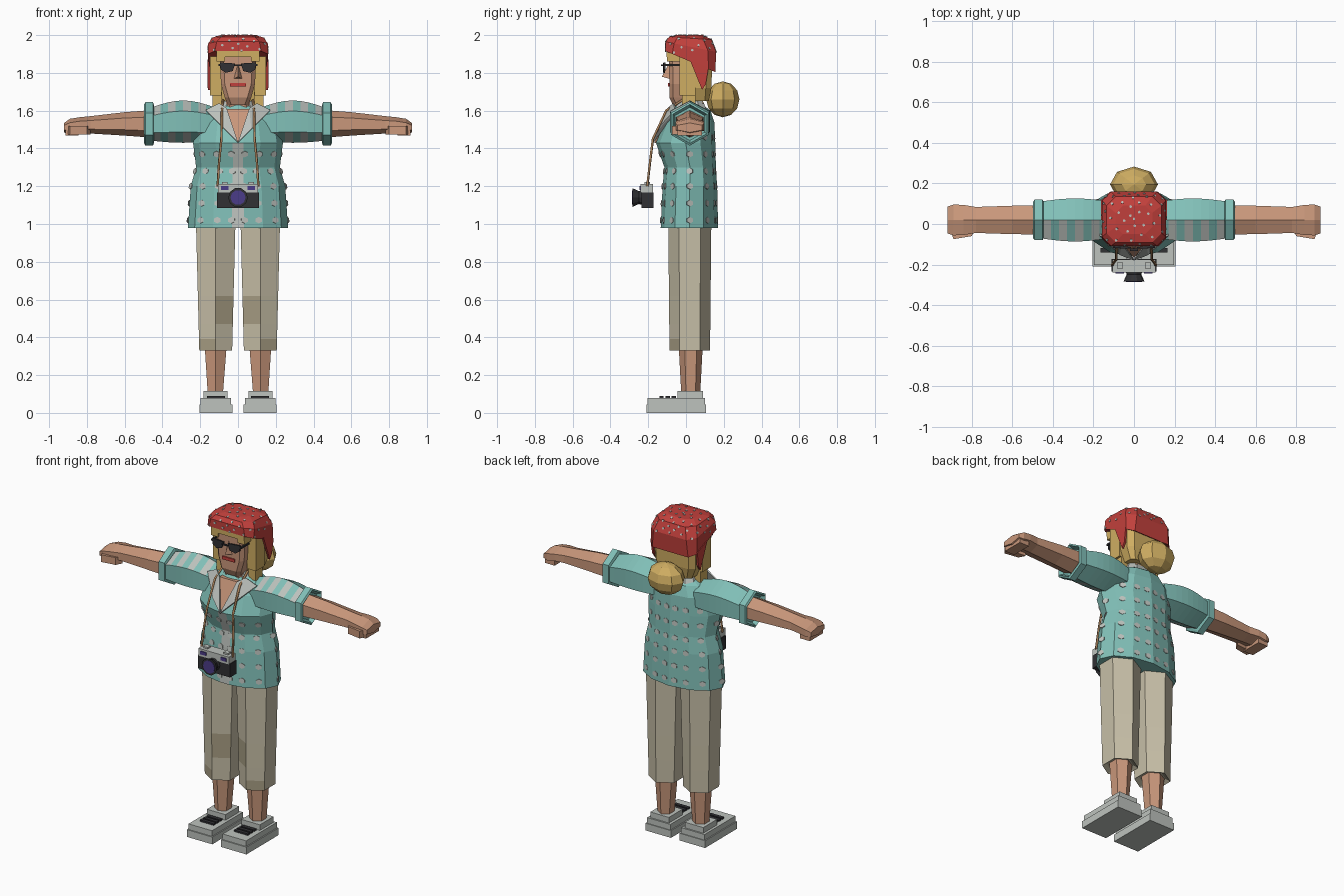
import bpy, bmesh, math
from mathutils import Vector
from mathutils.bvhtree import BVHTree

cube = bpy.data.objects.get("Cube")
if cube:
    bpy.data.objects.remove(cube)


def material(name, *rgb):
    mat = bpy.data.materials.new(name)
    mat.use_nodes = True
    colour = [(c / 255) ** 2.2 for c in rgb] + [1]
    mat.diffuse_color = colour
    mat.node_tree.nodes["Principled BSDF"].inputs["Base Color"].default_value = colour
    return mat


TEAL = material("teal cloth", 128, 190, 182)
PALE = material("pale grey", 188, 193, 188)
KHAKI = material("khaki cloth", 198, 190, 166)
DARK_KHAKI = material("dark khaki", 168, 158, 132)
SKIN = material("tan skin", 200, 150, 122)
RED = material("red cloth", 192, 66, 62)
HAIR = material("golden hair", 206, 172, 98)
BLACK = material("charcoal", 52, 52, 55)
PURPLE = material("purple glass", 76, 62, 135)
LEATHER = material("strap leather", 170, 130, 92)


def finish(name, bm, mats, rule=None, mirror=False):
    """Turn a bmesh into an object, colouring faces by an optional rule."""
    bmesh.ops.recalc_face_normals(bm, faces=bm.faces)
    bm.normal_update()
    if rule:
        for f in bm.faces:
            f.material_index = int(rule(f.calc_center_median(), f.normal))
    mesh = bpy.data.meshes.new(name)
    bm.to_mesh(mesh)
    bm.free()
    obj = bpy.data.objects.new(name, mesh)
    bpy.context.collection.objects.link(obj)
    for m in mats:
        mesh.materials.append(m)
    if mirror:
        obj.modifiers.new("Mirror", "MIRROR").use_mirror_merge = False
    return obj


def loft(name, rings, mats, rule=None, mirror=False):
    """Skin a closed tube through rings that have equal point counts."""
    bm = bmesh.new()
    loops = [[bm.verts.new(p) for p in r] for r in rings]
    for a, b in zip(loops, loops[1:]):
        for i in range(len(a)):
            j = (i + 1) % len(a)
            bm.faces.new((a[i], a[j], b[j], b[i]))
    bm.faces.new(loops[0])
    bm.faces.new(loops[-1])
    return finish(name, bm, mats, rule, mirror)


def hull(name, points, mat, mirror=False):
    bm = bmesh.new()
    for p in points:
        bm.verts.new(p)
    bmesh.ops.convex_hull(bm, input=bm.verts)
    bmesh.ops.dissolve_limit(bm, angle_limit=.02, verts=bm.verts, edges=bm.edges)
    return finish(name, bm, [mat], mirror=mirror)


def box(name, xs, ys, zs, mat, mirror=False):
    return hull(name, [(x, y, z) for x in xs for y in ys for z in zs], mat, mirror)


def plate(name, points, offset, mat, mirror=False):
    moved = [Vector(p) + Vector(offset) for p in points]
    return hull(name, list(points) + moved, mat, mirror)


HEX = [math.radians(60 * i + 30) for i in range(6)]


def hex_z(x, y, z, rx, ry):
    """Upright hexagon ring with a corner facing forward."""
    return [(x + rx * math.cos(a) / .866, y + ry * math.sin(a), z) for a in HEX]


def hex_x(x, z, rz, ry, y=.02):
    """Hexagon ring around an arm, with a corner on top."""
    return [(x, y + ry * math.cos(a) / .866, z + rz * math.sin(a)) for a in HEX]


def octagon(z, hx, y0, y1, cut, slope=0):
    """Chamfered rectangle ring, optionally dropping toward the back."""
    flat = [(hx - cut, y0), (hx, y0 + cut), (hx, y1 - cut), (hx - cut, y1)]
    flat += [(-x, y) for x, y in reversed(flat)]
    return [(x, y, z - slope * (y - y0)) for x, y in flat]


def dots(name, target, rays, width, height, mat):
    """Lay thin spots where rays strike the target surface."""
    mesh = target.data
    tree = BVHTree.FromPolygons([v.co for v in mesh.vertices],
                                [p.vertices for p in mesh.polygons])
    bm = bmesh.new()
    for origin, direction in rays:
        hit, normal, _, _ = tree.ray_cast(origin, direction)
        if hit is None:
            continue
        if normal.dot(direction) > 0:
            normal = -normal if (origin - hit).dot(normal) < 0 and origin.length > 5 else normal
        turn = normal.to_track_quat("Z", "Y")
        rim = [turn @ Vector((width * math.cos(a), height * math.sin(a), 0)) for a in HEX]
        low = [bm.verts.new(hit + p - normal * .002) for p in rim]
        top = [bm.verts.new(hit + p + normal * .003) for p in rim]
        bm.faces.new(top)
        for i in range(6):
            j = (i + 1) % 6
            bm.faces.new((low[i], low[j], top[j], top[i]))
    return finish(name, bm, [mat])


# Shoes
box("shoe_soles", (.03, .205), (-.21, .105), (0, .045), PALE, True)
box("shoe_uppers", (.037, .198), (-.203, .1), (.04, .08), PALE, True)
box("shoe_collars", (.055, .182), (-.045, .09), (.075, .115), PALE, True)
for i in range(3):
    y = -.14 + i * .032
    box(f"shoe_lace_{i}", (.07, .165), (y, y + .022), (.078, .09), BLACK, True)

# Legs and cropped trousers
loft("lower_legs", [hex_z(.12, .025, .1, .04, .05), hex_z(.118, .025, .38, .06, .065)],
     [SKIN], mirror=True)


def trouser_patch(c, n):
    if n.y > -.2:
        return 0
    return (c.x < .12 and .47 < c.z < .62) or (c.x > .12 and .34 < c.z < .39)


loft("trouser_legs", [hex_z(.118, .02, .345, .065, .08)] +
     [hex_z(.118, .02, z, .087 + .018 * (z - .33) / .7, .104 + .01 * z)
      for z in (.33, .39, .47, .62, 1.05)],
     [KHAKI, DARK_KHAKI], trouser_patch, True)

# Shirt body with a pale button strip
turns = [7, 30, 60, 90, 120, 150]
turns = [math.radians(t) for t in turns + [180] + [360 - t for t in reversed(turns)]]
shirt_sections = [(.98, .265, -.135, .17), (1.2, .25, -.125, .165), (1.3, .222, -.115, .158),
                  (1.37, .23, -.14, .157), (1.43, .238, -.16, .155), (1.54, .215, -.115, .15),
                  (1.6, .16, -.08, .13), (1.63, .09, -.06, .09)]
shirt = loft("shirt_body",
             [[(w * math.sin(t), (a + b) / 2 - (b - a) / 2 * math.cos(t), z) for t in turns]
              for z, w, a, b in shirt_sections],
             [TEAL, PALE], lambda c, n: abs(c.x) < .01 and n.y < -.5 and c.z < 1.45)
spots = []
for row, z in enumerate((1.02, 1.11, 1.2, 1.28, 1.37, 1.46)):
    for k in range(14):
        t = math.tau * (k + .5) / 14
        out = Vector((math.sin(t), -math.cos(t), 0))
        if row < 5 or out.y > .2:
            spots.append((Vector((0, .02, z)) + out, -out))
dots("shirt_spots", shirt, spots, .02, .017, PALE)

# Open neckline and collar
plate("bare_chest", [(.065, -.09, 1.61), (-.065, -.09, 1.61), (0, -.168, 1.43)],
      (0, .05, 0), SKIN)
plate("collar_flaps", [(.06, -.09, 1.61), (.1, -.06, 1.635), (.17, -.05, 1.6),
                       (.07, -.145, 1.5), (0, -.172, 1.43)], (0, -.008, .004), PALE, True)
loft("collar_band", [octagon(1.58, .12, -.06, .12, .04), octagon(1.65, .085, -.04, .09, .03)],
     [PALE])

# Sleeves with striped slanted panels
sleeve_rings = []
for i in range(9):
    x = .13 + i * .04
    swell = math.sin(math.pi * i / 8)
    sleeve_rings.append(hex_x(x, 1.53 + .012 * swell, .09 + .022 * swell, .092 + .014 * swell))
loft("sleeves", sleeve_rings, [TEAL, PALE],
     lambda c, n: n.y < 0 and abs(n.z) > .4 and int((c.x - .13) / .04) % 2, True)
loft("sleeve_cuffs", [hex_x(.445, 1.53, .1, .085), hex_x(.45, 1.53, .115, .1),
                      hex_x(.49, 1.53, .115, .1), hex_x(.497, 1.53, .103, .09),
                      hex_x(.47, 1.53, .088, .078)], [TEAL], mirror=True)

# Arms and hands
loft("arms", [hex_x(.44, 1.53, .074, .072), hex_x(.6, 1.53, .062, .07),
              hex_x(.78, 1.525, .046, .064), hex_x(.84, 1.523, .042, .074),
              hex_x(.89, 1.515, .042, .076), hex_x(.92, 1.51, .025, .066)], [SKIN], mirror=True)
box("curled_fingers", (.845, .912), (-.045, .085), (1.468, 1.51), SKIN, True)
hull("thumbs", [(x, y, z) for x, y in ((.78, -.02), (.8, -.06), (.89, -.075), (.905, -.03))
                for z in (1.475, 1.52)], SKIN, True)

# Neck and head
loft("neck", [octagon(1.5, .07, -.06, .06, .02), octagon(1.72, .06, -.06, .06, .02)], [SKIN])
loft("head", [octagon(1.63, .055, -.07, .06, .02), octagon(1.67, .07, -.088, .08, .02),
              octagon(1.74, .09, -.088, .1, .02), octagon(1.95, .1, -.093, .1, .02)], [SKIN])
hull("nose", [(0, -.09, 1.85), (0, -.128, 1.78), (.024, -.085, 1.768), (-.024, -.085, 1.768)],
     SKIN)
box("lips", (-.042, .042), (-.096, -.08), (1.728, 1.747), RED)

# Sunglasses
plate("dark_lenses", [(.014, -.122, 1.85), (.096, -.118, 1.855), (.092, -.118, 1.818),
                      (.065, -.12, 1.8), (.028, -.122, 1.81)], (0, .009, 0), BLACK, True)
box("glasses_bridge", (-.02, .02), (-.132, -.122), (1.836, 1.844), BLACK)
box("glasses_arms", (.094, .104), (-.118, .03), (1.836, 1.846), BLACK, True)

# Hair
loft("hair_back", [octagon(1.65, .11, .0, .12, .02), octagon(1.72, .14, -.01, .135, .03),
                   octagon(1.93, .145, -.01, .14, .03)], [HAIR])
box("hair_locks", (.085, .135), (-.02, .05), (1.61, 1.7), HAIR, True)
box("hair_sides", (.088, .148), (-.035, .05), (1.68, 1.92), HAIR, True)
box("hair_fringe", (-.115, .115), (-.103, 0), (1.885, 1.93), HAIR)
box("fringe_corners", (.068, .115), (-.1, 0), (1.86, 1.89), HAIR, True)
bun = bmesh.new()
bmesh.ops.create_uvsphere(bun, u_segments=8, v_segments=6, radius=1)
for v in bun.verts:
    v.co = (v.co.x * .118, .195 + v.co.y * .088, 1.66 + v.co.z * .095)
finish("hair_bun", bun, [HAIR])

# Spotted head scarf with hanging ends
scarf = loft("head_scarf", [octagon(1.915, .145, -.1, .14, .03, .42),
                            octagon(1.915, .158, -.108, .155, .035, .42),
                            octagon(1.965, .158, -.108, .16, .045, .2),
                            octagon(1.99, .135, -.09, .135, .045, .06),
                            octagon(2, .09, -.05, .09, .035)], [RED])
scarf_rays = []
for i in range(75):
    up = 1 - i / 50
    a = i * 2.4
    flat = math.sqrt(max(0, 1 - up * up))
    scarf_rays.append((Vector((0, .025, 1.93)),
                       Vector((flat * math.cos(a), flat * math.sin(a), up * .6))))
dots("scarf_spots", scarf, [r for r in scarf_rays if r[1].z > -.12], .007, .007, PALE)
plate("scarf_ends", [(.15, .02, 1.87), (.15, .12, 1.83), (.148, .105, 1.74),
                     (.148, .085, 1.71)], (.012, 0, 0), RED, True)

# Camera on a neck strap
box("camera_body", (-.11, .11), (-.235, -.172), (1.085, 1.168), BLACK)
box("camera_top", (-.105, .105), (-.24, -.174), (1.166, 1.212), PALE)
box("camera_windows", (.05, .09), (-.245, -.238), (1.18, 1.2), PURPLE, True)
box("camera_dials", (.055, .085), (-.22, -.19), (1.21, 1.222), PALE, True)


def lens_ring(y, r):
    return [(r * math.cos(math.tau * i / 10), y, 1.14 + r * math.sin(math.tau * i / 10))
            for i in range(10)]


loft("camera_lens", [lens_ring(-.23, .042), lens_ring(-.25, .036), lens_ring(-.283, .052)],
     [BLACK])
loft("lens_glass", [lens_ring(-.28, .04), lens_ring(-.286, .04)], [PURPLE])

half = [(.108, -.205, 1.2), (.1, -.19, 1.33), (.088, -.175, 1.45), (.085, -.105, 1.6),
        (.08, -.02, 1.655), (.06, .09, 1.64)]
path = half + [(-x, y, z) for x, y, z in reversed(half)]
strap = bpy.data.curves.new("camera_strap", "CURVE")
strap.dimensions = "3D"
strap.bevel_depth = .007
strap.bevel_resolution = 0
spline = strap.splines.new("POLY")
spline.points.add(len(path) - 1)
for point, co in zip(spline.points, path):
    point.co = (*co, 1)
strap.materials.append(LEATHER)
bpy.context.collection.objects.link(bpy.data.objects.new("camera_strap", strap))
